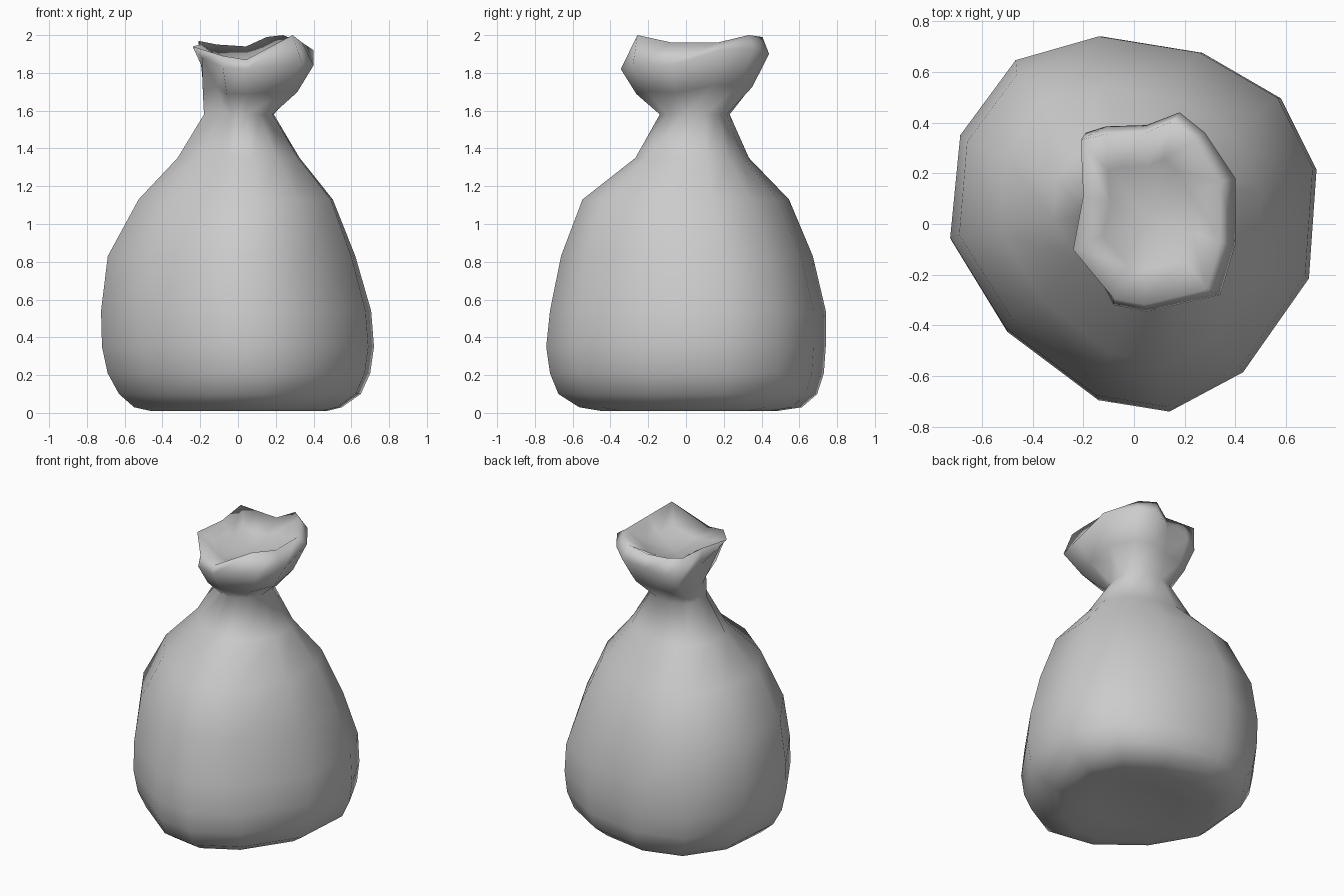
import bpy
import bmesh

cube = bpy.data.objects.get("Cube")
if cube:
    bpy.data.objects.remove(cube)

# Twelve-sided footprint of the belly and matching outline of the gathered mouth
belly = [(.72, .22), (.58, .5), (.27, .68), (-.13, .745), (-.46, .65), (-.68, .35),
         (-.72, -.06), (-.5, -.42), (-.14, -.69), (.14, -.735), (.43, -.58), (.69, -.21)]
mouth = [(.4, .18), (.28, .36), (.18, .44), (.05, .39), (-.11, .385), (-.21, .36),
         (-.2, .12), (-.24, -.11), (-.08, -.32), (.05, -.345), (.34, -.28), (.4, -.08)]
rim_z = [1.96, 2, 1.99, 1.94, 1.95, 1.97, 1.95, 1.94, 1.89, 1.87, 2, 1.96]
lip_drop = [.04, .07, .09, .09, .12, .18, .12, .06, .06, .05, .15, .12]

# Belly rings from bottom to neck: height, x min, x max, y min, y max, diagonal bulge
levels = [(.04, -.27, .27, -.27, .27, 0),
          (.01, -.46, .47, -.45, .48, 0),
          (.03, -.55, .55, -.57, .61, 0),
          (.1, -.63, .65, -.68, .69, 0),
          (.21, -.69, .7, -.725, .725, 0),
          (.35, -.72, .72, -.745, .735, 0),
          (.54, -.725, .705, -.725, .735, 0),
          (.83, -.68, .615, -.655, .655, .015),
          (1.13, -.51, .49, -.53, .52, .035),
          (1.35, -.31, .32, -.26, .32, .03),
          (1.58, -.18, .19, -.14, .23, 0)]


def fit(low, high, t):
    """Map t in -1..1 to the range low..high."""
    return (low + high) / 2 + t * (high - low) / 2


def blend(a, b, t, tz):
    """Move point a towards b, with a separate amount for height."""
    return (a[0] + (b[0] - a[0]) * t, a[1] + (b[1] - a[1]) * t, a[2] + (b[2] - a[2]) * tz)


rings = []
for z, x0, x1, y0, y1, bulge in levels:
    ring = []
    for bx, by in belly:
        x, y = fit(x0, x1, bx / .72), fit(y0, y1, by / .74)
        push = bulge * (x - y)
        ring.append((x + push, y - push, z))
    rings.append(ring)

# Neck with one pinched fold, flaring to the outer lip and the rolled rim
FOLD = 7
neck = rings[-1]
neck[FOLD] = (-.08, -.03, 1.6)
lip = [(max(x, -.19), y, z - d) for (x, y), z, d in zip(mouth, rim_z, lip_drop)]
flare = [blend(n, m, .6, .45) for n, m in zip(neck, lip)]
flare[FOLD] = (-.11, -.06, 1.73)
rim = [(x * .85 if x > 0 else x, y * .92, z) for (x, y), z in zip(mouth, rim_z)]

# Shallow hollow inside the mouth
hollow = (.06, .03, 1.83)
inner = [blend(p, hollow, .4, .6) for p in rim]
rings += [flare, lip, rim, inner]

# Skin the rings and close both ends
bm = bmesh.new()
loops = [[bm.verts.new(p) for p in ring] for ring in rings]
for lower, upper in zip(loops, loops[1:]):
    for i in range(len(belly)):
        j = (i + 1) % len(belly)
        bm.faces.new((lower[i], lower[j], upper[j], upper[i]))
for loop, centre in ((loops[0], (0, 0, .05)), (loops[-1], hollow)):
    tip = bm.verts.new(centre)
    for i in range(len(loop)):
        bm.faces.new((loop[i], loop[(i + 1) % len(loop)], tip))
bmesh.ops.recalc_face_normals(bm, faces=bm.faces[:])
for face in bm.faces:
    face.smooth = True

# Soft grey cloth
cloth = bpy.data.materials.new("grey_cloth")
cloth.use_nodes = True
grey = (.6, .6, .6, 1)
cloth.diffuse_color = grey
cloth.node_tree.nodes["Principled BSDF"].inputs["Base Color"].default_value = grey

mesh = bpy.data.meshes.new("sack")
bm.to_mesh(mesh)
bm.free()
mesh.materials.append(cloth)
sack = bpy.data.objects.new("sack", mesh)
bpy.context.collection.objects.link(sack)
